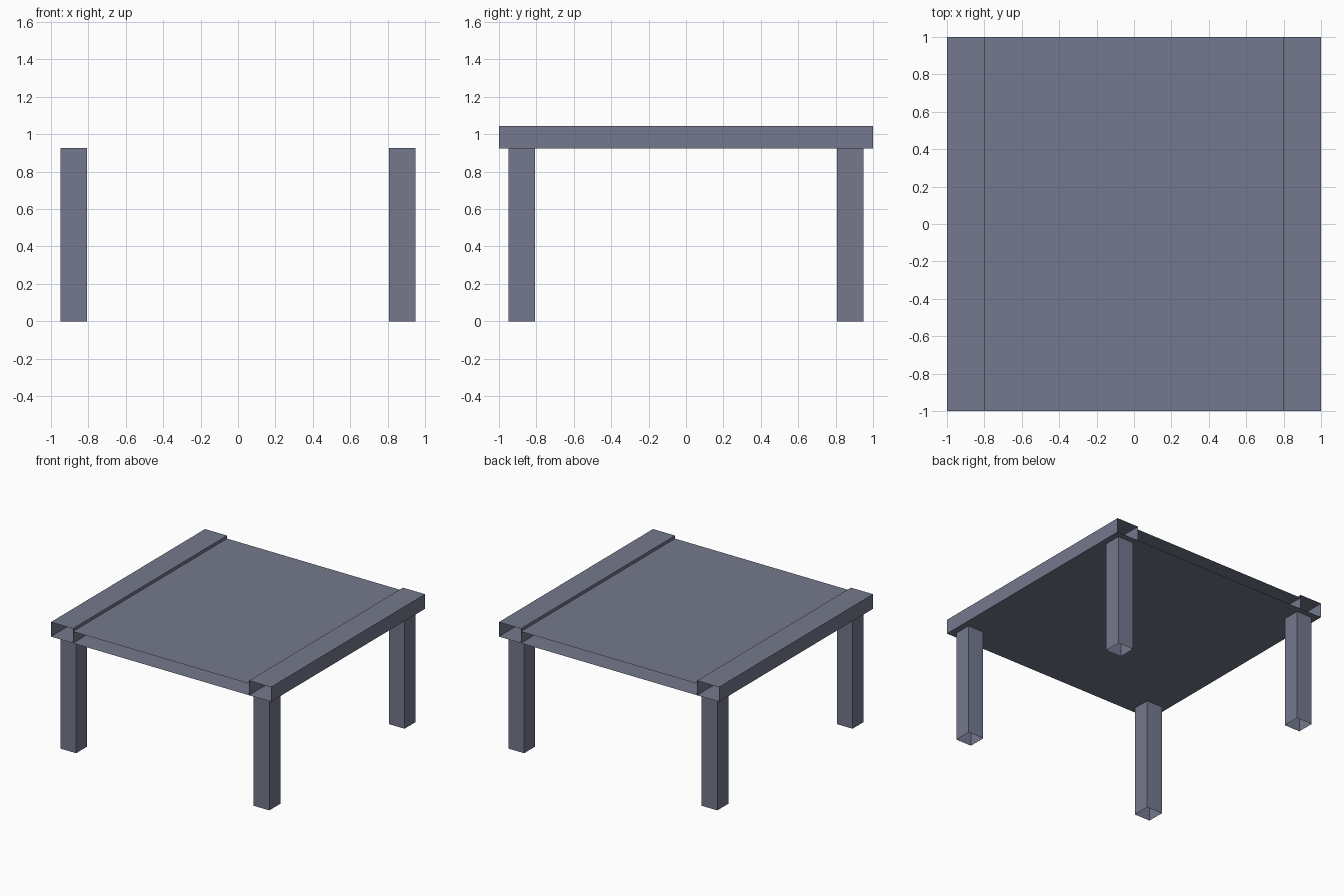
import bpy

if "Cube" in bpy.data.objects:
    bpy.data.objects.remove(bpy.data.objects["Cube"])

slate = bpy.data.materials.new("slate_grey")
slate.diffuse_color = (0.175, 0.19, 0.265, 1)
slate.use_nodes = True
slate.node_tree.nodes["Principled BSDF"].inputs["Base Color"].default_value = slate.diffuse_color

# Heights of the leg top, sunken panel and raised side boxes
LEG_TOP, PANEL, TOP = 0.925, 1.02, 1.045


def sweep(name, profile, offset, closed=True):
    """Sweep a thin-walled, open-ended profile along an offset vector."""
    n = len(profile)
    verts = list(profile) + [tuple(a + b for a, b in zip(p, offset)) for p in profile]
    faces = [(i, (i + 1) % n, (i + 1) % n + n, i + n)
             for i in range(n if closed else n - 1)]
    mesh = bpy.data.meshes.new(name)
    mesh.from_pydata(verts, [], faces)
    mesh.materials.append(slate)
    obj = bpy.data.objects.new(name, mesh)
    bpy.context.collection.objects.link(obj)
    return obj


def rect_xz(x0, x1, z0, z1):
    return [(x0, -1, z0), (x1, -1, z0), (x1, -1, z1), (x0, -1, z1)]


# Raised hollow boxes along the left and right edges, open at both ends
for side, x0 in (("left", -1.0), ("right", 0.8)):
    sweep(side + "_edge_box", rect_xz(x0, x0 + 0.2, LEG_TOP, TOP), (0, 2, 0))

# Sunken middle panel and the sheet beneath it, open between them
sweep("table_panel", [(0.8, -1, PANEL), (-0.8, -1, PANEL)], (0, 2, 0), closed=False)
sweep("table_underside", [(-0.8, -1, LEG_TOP), (0.8, -1, LEG_TOP)], (0, 2, 0), closed=False)

# Four square tube legs, open at the foot
for sx, xn in ((-1, "left"), (1, "right")):
    for sy, yn in ((-1, "front"), (1, "back")):
        cx, cy, h = sx * 0.878, sy * 0.878, 0.072
        sweep(f"{yn}_{xn}_leg",
              [(cx - h, cy - h, 0), (cx + h, cy - h, 0),
               (cx + h, cy + h, 0), (cx - h, cy + h, 0)],
              (0, 0, LEG_TOP))
